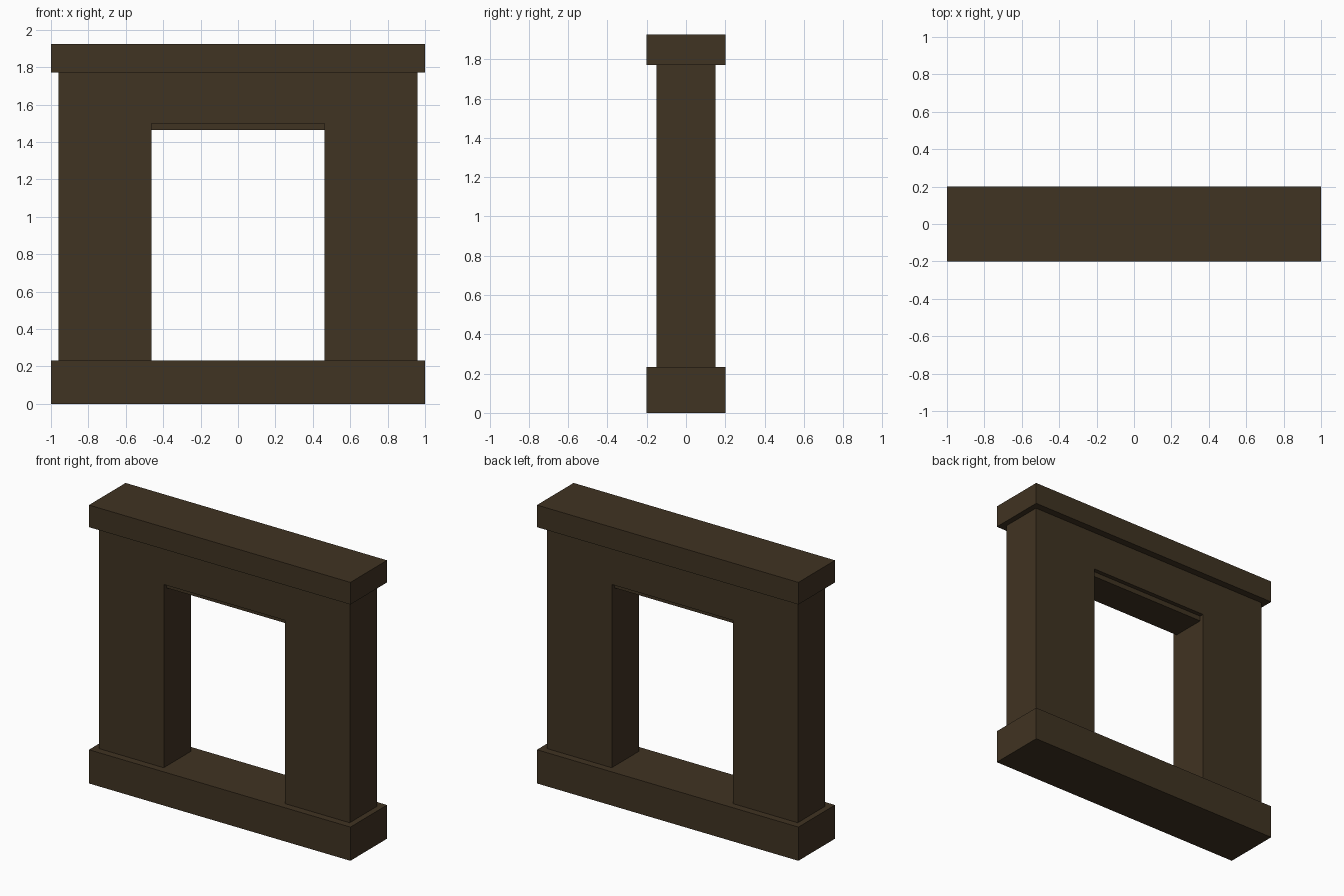
import bpy

if "Cube" in bpy.data.objects:
    bpy.data.objects.remove(bpy.data.objects["Cube"])

# Single dark wood colour
wood = bpy.data.materials.new("dark brown wood")
wood.diffuse_color = (0.051, 0.033, 0.016, 1.0)
wood.use_nodes = True
wood.node_tree.nodes["Principled BSDF"].inputs["Base Color"].default_value = wood.diffuse_color


def profile_prism(name, points, half_depth):
    """Extrude an outline in the xz plane symmetrically along y."""
    n = len(points)
    verts = [(x, y, z) for y in (-half_depth, half_depth) for x, z in points]
    faces = [list(range(n)), list(range(2 * n - 1, n - 1, -1))]
    faces += [[i, i + n, (i + 1) % n + n, (i + 1) % n] for i in range(n)]
    mesh = bpy.data.meshes.new(name)
    mesh.from_pydata(verts, [], faces)
    mesh.materials.append(wood)
    obj = bpy.data.objects.new(name, mesh)
    bpy.context.collection.objects.link(obj)
    return obj


def block(name, half_x, half_y, z0, z1):
    return profile_prism(name, [(-half_x, z0), (half_x, z0),
                                (half_x, z1), (-half_x, z1)], half_y)


BASE, OPEN_TOP, CAP, TOP = 0.233, 1.5, 1.772, 1.925
OUT, INN = 0.96, 0.463

# Base plinth and mantel shelf
block("base_plinth", 1.0, 0.2, 0.0, BASE)
block("mantel_shelf", 1.0, 0.2, CAP, TOP)

# Surround: two pillars joined by a header, as one arch outline
profile_prism("surround", [(-OUT, BASE), (-INN, BASE), (-INN, OPEN_TOP),
                           (INN, OPEN_TOP), (INN, BASE), (OUT, BASE),
                           (OUT, CAP), (-OUT, CAP)], 0.15)

# Recessed lintel under the header
block("recessed_lintel", INN, 0.12, 1.465, OPEN_TOP)
